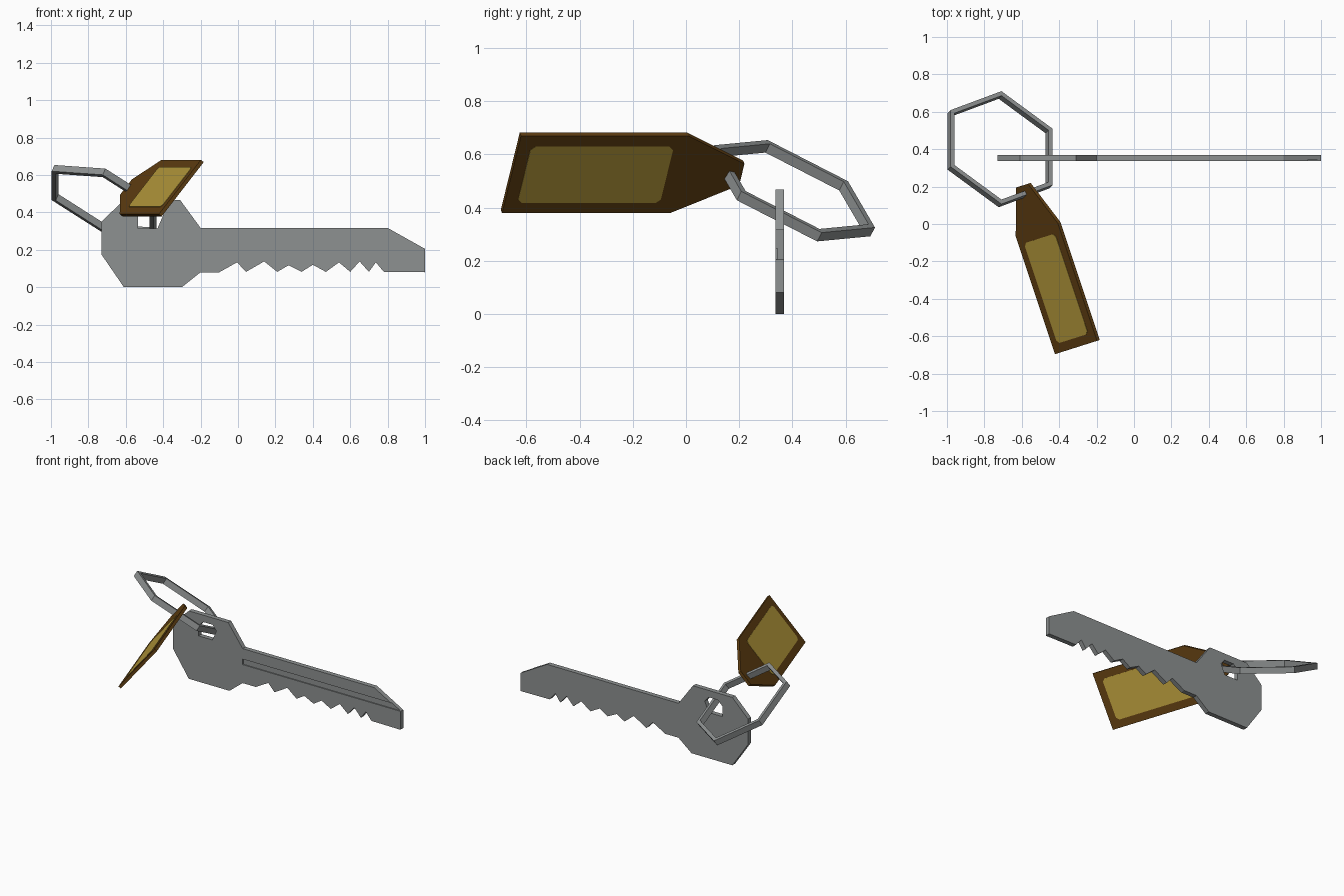
import bpy, bmesh, math
from mathutils import Vector

if "Cube" in bpy.data.objects:
    bpy.data.objects.remove(bpy.data.objects["Cube"])


def material(name, rgb):
    m = bpy.data.materials.new(name)
    m.diffuse_color = (*rgb, 1)
    m.use_nodes = True
    m.node_tree.nodes["Principled BSDF"].inputs["Base Color"].default_value = m.diffuse_color
    return m


STEEL = material("steel grey", (0.27, 0.285, 0.285))
BROWN = material("dark brown", (0.12, 0.05, 0.006))
GOLD = material("dull gold", (0.48, 0.33, 0.045))


def finish(name, bm, mat):
    bmesh.ops.recalc_face_normals(bm, faces=bm.faces)
    me = bpy.data.meshes.new(name)
    bm.to_mesh(me)
    bm.free()
    me.materials.append(mat)
    ob = bpy.data.objects.new(name, me)
    bpy.context.collection.objects.link(ob)
    return ob


def prism(name, pts, origin, u, v, depth, mat):
    """Extrude a 2D outline, lying on axes u and v, by depth, centred on origin."""
    n = u.cross(v).normalized()
    bm = bmesh.new()
    face = bm.faces.new([bm.verts.new(origin + u * a + v * b - n * depth / 2)
                         for a, b in pts])
    new = bmesh.ops.extrude_face_region(bm, geom=[face])["geom"]
    bmesh.ops.translate(bm, vec=n * depth,
                        verts=[g for g in new if isinstance(g, bmesh.types.BMVert)])
    return finish(name, bm, mat)


def cut(target, cutter):
    mod = target.modifiers.new("cut", 'BOOLEAN')
    mod.operation, mod.solver, mod.object = 'DIFFERENCE', 'EXACT', cutter
    bpy.context.view_layer.objects.active = target
    bpy.ops.object.modifier_apply(modifier=mod.name)
    bpy.data.objects.remove(cutter)


X, Z = Vector((1, 0, 0)), Vector((0, 0, 1))

# Key: head, blade and cut teeth in one outline
teeth = [(0.78, 0.082), (0.737, 0.133), (0.70, 0.082), (0.65, 0.138), (0.60, 0.082),
         (0.54, 0.133), (0.47, 0.082), (0.40, 0.12), (0.34, 0.082), (0.27, 0.117),
         (0.21, 0.082), (0.14, 0.138), (0.043, 0.082), (-0.005, 0.133), (-0.10, 0.08)]
outline = [(-0.73, 0.175), (-0.73, 0.35), (-0.61, 0.467), (-0.31, 0.467), (-0.20, 0.317),
           (0.80, 0.317), (1.0, 0.205), (1.0, 0.08)] + teeth + \
          [(-0.20, 0.08), (-0.30, 0.0), (-0.61, 0.0)]
key_mid = Vector((0, 0.352, 0))
key = prism("key", outline, key_mid, X, Z, 0.032, STEEL)

# Key ring hole and the blade groove on the front side
hole = [(-0.535, 0.315), (-0.43, 0.315), (-0.40, 0.385),
        (-0.43, 0.42), (-0.50, 0.42), (-0.535, 0.385)]
cut(key, prism("hole_cutter", hole, key_mid, X, Z, 0.2, STEEL))
groove = [(-0.20, 0.207), (1.1, 0.207), (1.1, 0.245), (-0.20, 0.245)]
cut(key, prism("groove_cutter", groove, Vector((0, 0.332, 0)), X, Z, 0.022, STEEL))

# Ring: tilted hexagon with a rectangular section
centre = Vector((-0.716, 0.40, 0.463))
a = Vector((0, 0.89, -0.456)).normalized()
normal = Vector((0.37, 0.42, 0.83))
normal = (normal - a * normal.dot(a)).normalized()
b = normal.cross(a)
R, W, T = 0.339, 0.027, 0.04
bm = bmesh.new()
loops = []
for i in range(6):
    t = math.radians(60 * i + 30)
    d = a * math.sin(t) + b * math.cos(t)
    loops.append([bm.verts.new(centre + d * r + normal * h)
                  for r, h in ((R, -T / 2), (R, T / 2), (R - W, T / 2), (R - W, -T / 2))])
for i in range(6):
    p, q = loops[i], loops[(i + 1) % 6]
    for j in range(4):
        k = (j + 1) % 4
        bm.faces.new((p[j], p[k], q[k], q[j]))
finish("ring", bm, STEEL)

# Tag: tapered plate hanging on the ring
end = Vector((-0.303, -0.658, 0.53))
along = Vector((-0.316, 0.949, 0)).normalized()
across = Vector((0.60, 0.19, 0.775)).normalized()
tag_n = along.cross(across).normalized()
prism("tag", [(0, -0.187), (0.664, -0.187), (0.912, -0.052),
              (0.912, 0.052), (0.664, 0.187), (0, 0.187)],
      end, along, across, 0.02, BROWN)

# Gold label with clipped corners on both sides of the tag
s0, s1, w, c = 0.05, 0.615, 0.137, 0.018
label = [(s0 + c, -w), (s1 - c, -w), (s1, c - w), (s1, w - c),
         (s1 - c, w), (s0 + c, w), (s0, w - c), (s0, c - w)]
for side, name in ((1, "label_a"), (-1, "label_b")):
    prism(name, label, end + tag_n * side * 0.0105, along, across, 0.003, GOLD)
